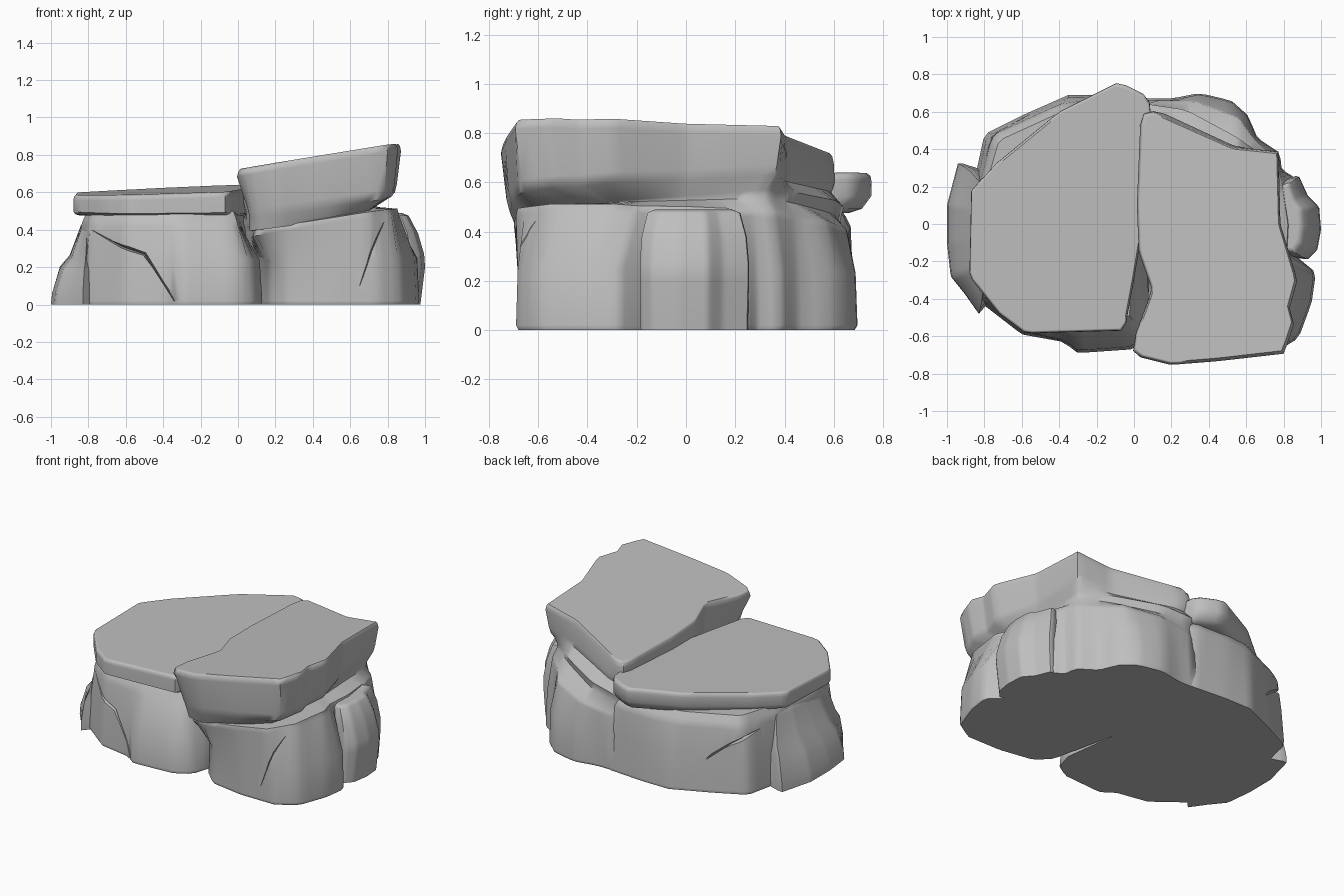
import bpy
import bmesh
import math
from mathutils import Vector
from mathutils.geometry import intersect_line_line_2d

if "Cube" in bpy.data.objects:
    bpy.data.objects.remove(bpy.data.objects["Cube"], do_unlink=True)

STEPS = 96


def make_material(name, value):
    mat = bpy.data.materials.new(name)
    mat.use_nodes = True
    colour = (value, value, value, 1)
    mat.diffuse_color = colour
    mat.node_tree.nodes["Principled BSDF"].inputs["Base Color"].default_value = colour
    return mat


stone = make_material("stone grey", 0.52)


def resample(outline, centre):
    """Cast evenly turned rays from the centre onto a star-shaped outline."""
    centre = Vector(centre)
    points = [Vector(p) for p in outline]
    result = []
    for step in range(STEPS):
        angle = math.tau * step / STEPS
        far = centre + Vector((math.cos(angle), math.sin(angle))) * 5
        hits = []
        for index, start in enumerate(points):
            hit = intersect_line_line_2d(centre, far, points[index - 1], start)
            if hit:
                hits.append(hit)
        result.append(max(hits, key=lambda hit: (hit - centre).length))
    return result


def finish(obj, angle=50):
    """Smooth the rounded edges while keeping the large faces flat."""
    for other in bpy.context.selected_objects:
        other.select_set(False)
    obj.select_set(True)
    bpy.context.view_layer.objects.active = obj
    bpy.ops.object.shade_smooth_by_angle(angle=math.radians(angle))
    weighted = obj.modifiers.new("flat_faces", "WEIGHTED_NORMAL")
    weighted.keep_sharp = True


def mesh_object(name, bm):
    bmesh.ops.recalc_face_normals(bm, faces=bm.faces)
    mesh = bpy.data.meshes.new(name)
    bm.to_mesh(mesh)
    bm.free()
    mesh.materials.append(stone)
    obj = bpy.data.objects.new(name, mesh)
    bpy.context.collection.objects.link(obj)
    return obj


def rock(name, centre, rings):
    """Loft rings of (outline, x scale, y scale, height, x tilt, y tilt)."""
    bm = bmesh.new()
    loops = []
    middle = Vector(centre)
    for outline, scale_x, scale_y, height, tilt_x, tilt_y in rings:
        loop = []
        for point in resample(outline, centre):
            x = middle.x + (point.x - middle.x) * scale_x
            y = middle.y + (point.y - middle.y) * scale_y
            loop.append(bm.verts.new((x, y, height + tilt_x * x + tilt_y * y)))
        loops.append(loop)
    for lower, upper in zip(loops, loops[1:]):
        for i in range(STEPS):
            j = (i + 1) % STEPS
            bm.faces.new((lower[i], lower[j], upper[j], upper[i]))
    bm.faces.new(loops[0])
    bm.faces.new(loops[-1])
    return mesh_object(name, bm)


def carve_crack(obj, path, width, facing=-1):
    """Cut a tapered V groove along a path on the front (-1) or back (1)."""
    bm = bmesh.new()
    rows = []
    for index, point in enumerate(path):
        half = width * (0.25 if index in (0, len(path) - 1) else 1)
        corners = ((-half, facing * 0.1, -half), (half, facing * 0.1, half), (0, facing * -0.05, 0))
        rows.append([bm.verts.new(Vector(point) + Vector(c)) for c in corners])
    for a, b in zip(rows, rows[1:]):
        for i in range(3):
            j = (i + 1) % 3
            bm.faces.new((a[i], a[j], b[j], b[i]))
    bm.faces.new(rows[0])
    bm.faces.new(rows[-1])
    cutter = mesh_object("crack_cutter", bm)
    cutter.hide_render = True
    bpy.context.view_layer.objects.active = obj
    cut = obj.modifiers.new("crack", "BOOLEAN")
    cut.operation = "DIFFERENCE"
    cut.object = cutter
    bpy.ops.object.modifier_apply(modifier=cut.name)
    bpy.data.objects.remove(cutter, do_unlink=True)


# Low body, with a bulging front and a ledge under its slab
low_foot = [(.13, -.48), (.09, -.61), (-.01, -.67), (-.3, -.69), (-.38, -.63), (-.6, -.59),
            (-.82, -.42), (-.86, -.2), (-.86, .2), (-.8, .48), (-.6, .58), (-.35, .69),
            (-.15, .69), (.1, .67), (.3, .5), (.08, -.1)]
low_lip = [(0, -.54), (-.3, -.6), (-.6, -.56), (-.8, -.38), (-.84, -.2), (-.83, .2),
           (-.75, .48), (-.4, .64), (-.2, .67), (.05, .66), (.2, .55), (.02, -.1)]
low_body = rock("low_body", (-.35, 0), [
    (low_foot, .99, .99, 0, 0, 0), (low_foot, 1, 1, .02, 0, 0),
    (low_foot, .97, .98, .24, 0, 0), (low_lip, 1, 1, .42, 0, 0),
    (low_lip, .97, .97, .46, 0, 0), (low_lip, .93, .93, .5, 0, 0)])
carve_crack(low_body, [(-.82, -.42, .42), (-.62, -.56, .31), (-.5, -.6, .27), (-.34, -.67, .02)], .025)
carve_crack(low_body, [(-.8, .38, .4), (-.68, .54, .32), (-.56, .59, .22)], .025, 1)

# Low slab, a gently tilted plate
low_top = [(-.87, .18), (-.73, .33), (-.4, .6), (-.08, .76), (.08, .68), (.1, .5),
           (.05, 0), (0, -.3), (-.05, -.57), (-.58, -.585), (-.72, -.48), (-.88, -.28)]
low_slab = rock("low_slab", (-.35, 0), [
    (low_top, .93, .88, .475, 0, 0), (low_top, .98, .95, .485, 0, .01),
    (low_top, 1, 1, .515, .01, .04), (low_top, 1, 1, .59, .03, .027),
    (low_top, .995, .995, .608, .03, .027), (low_top, .975, .975, .62, .03, .027)])

# Tall block, leaning out from its foot to an overhanging sloped cap
tall_foot = [(.17, -.56), (.26, -.65), (.5, -.69), (.75, -.69), (.88, -.61), (.95, -.42),
             (.97, -.28), (.95, -.22), (.87, -.18), (.9, 0), (.89, .15), (.86, .25),
             (.79, .29), (.78, .38), (.66, .46), (.61, .58), (.52, .66), (.35, .7),
             (.2, .67), (.05, .67), (.01, .3), (.07, -.1)]
tall_lip = [(.08, -.61), (.2, -.68), (.45, -.7), (.7, -.69), (.82, -.56), (.86, -.3),
            (.82, -.19), (.83, 0), (.8, .2), (.75, .35), (.64, .46),
            (.56, .57), (.33, .66), (.1, .66), (.01, .6), (.02, 0), (.07, -.2)]
tall_neck = [(.06, -.63), (.2, -.69), (.5, -.66), (.68, -.58), (.74, -.25), (.73, .1),
             (.73, .34), (.54, .47), (.28, .61), (.08, .64), (.01, .58), (.02, 0), (.08, -.3)]
tall_under = [(.04, -.66), (.2, -.73), (.45, -.72), (.78, -.68), (.84, -.5), (.81, -.47),
              (.85, -.3), (.77, 0), (.76, .375), (.53, .42), (.12, .61), (.04, .58),
              (.02, .1), (.03, -.15), (.1, -.35)]
tall_top = [(0, -.7), (.2, -.75), (.45, -.73), (.8, -.69), (.86, -.51), (.82, -.48),
            (.87, -.3), (.78, 0), (.77, .385), (.53, .41), (.1, .6), (.04, .58),
            (.02, .1), (.03, -.15), (.1, -.35), (0, -.62)]
tall_block = rock("tall_block", (.48, -.05), [
    (tall_foot, .985, .985, 0, 0, 0), (tall_foot, 1, 1, .02, 0, 0),
    (tall_foot, .98, .99, .22, .03, 0), (tall_lip, 1, 1, .34, .16, -.02),
    (tall_lip, .98, .99, .37, .16, -.02), (tall_neck, .99, .98, .41, .16, .03),
    (tall_neck, 1, 1, .435, .15, .08), (tall_under, .97, .98, .5, .14, .07),
    (tall_under, 1, 1, .55, .13, .06), (tall_top, 1.01, 1.005, .67, .165, -.02),
    (tall_top, .995, .995, .698, .165, -.02), (tall_top, .975, .98, .71, .165, -.02)])
carve_crack(tall_block, [(.78, -.62, .44), (.71, -.69, .28), (.65, -.7, .1)], .02)

# Boulders leaning against the two sides
low_side = [(-1, .1), (-.94, .33), (-.78, .28), (-.76, -.4), (-.83, -.48), (-.9, -.38),
            (-.98, -.28), (-1, -.1)]
low_boulder = rock("low_boulder", (-.8, -.02), [
    (low_side, 1, 1, 0, 0, 0), (low_side, .97, 1, .06, 0, 0),
    (low_side, .76, .95, .2, 0, .04), (low_side, .5, .87, .26, 0, .05),
    (low_side, .2, .72, .42, 0, .05), (low_side, .1, .6, .45, 0, .02)])
tall_side = [(.68, .2), (.88, .26), (.93, .15), (.99, .09), (1, -.03), (.98, -.14),
             (.93, -.19), (.68, -.15)]
tall_boulder = rock("tall_boulder", (.75, .02), [
    (tall_side, .9, .98, 0, 0, 0), (tall_side, 1, 1, .2, 0, 0),
    (tall_side, .98, 1, .27, 0, 0), (tall_side, .85, .96, .38, 0, 0),
    (tall_side, .65, .85, .475, 0, 0), (tall_side, .5, .7, .49, 0, 0)])

for part in (low_body, low_slab, tall_block, low_boulder, tall_boulder):
    finish(part)
